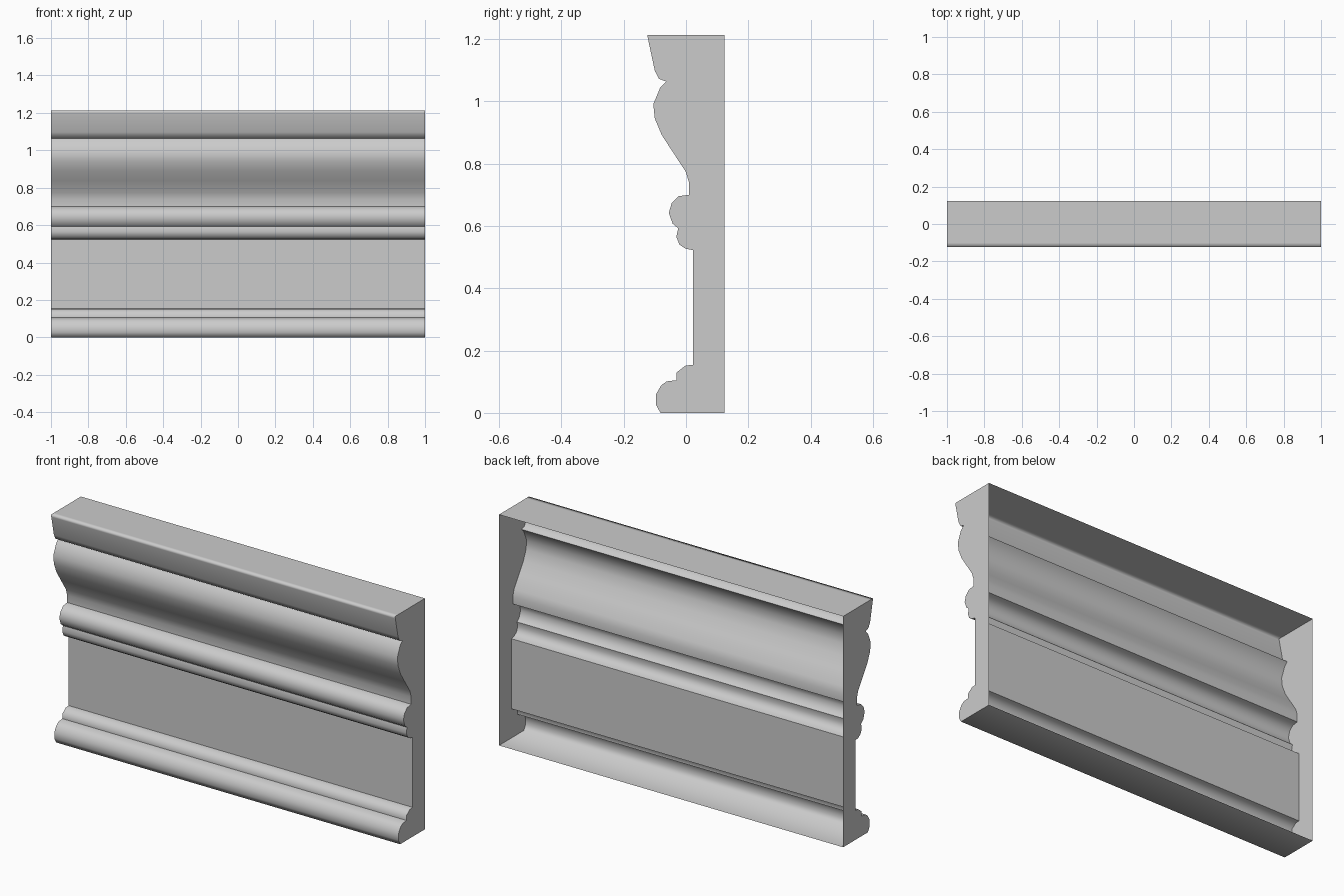
import bpy
import bmesh
import math

cube = bpy.data.objects.get("Cube")
if cube:
    bpy.data.objects.remove(cube, do_unlink=True)

HALF_LENGTH = 1.0
BACK, TOP = 0.124, 1.213

# Moulding profile as (y, z), from the bottom back edge up the front to the top back edge
base_torus = [(-.082, 0), (-.097, .027), (-.096, .06), (-.08, .088), (-.062, .101), (-.03, .105)]
base_bead = [(-.03, .13), (-.001, .152), (.022, .154)]
lower_bead = [(.022, .522), (-.002, .527), (-.021, .54), (-.031, .565), (-.025, .592)]
upper_bead = [(-.043, .607), (-.055, .642), (-.046, .673), (-.024, .695), (.01, .7)]
ogee = [(.01, .738), (-.001, .774), (-.043, .838), (-.078, .892), (-.1, .944),
        (-.105, .99), (-.083, 1.043), (-.064, 1.063)]
crown = [(-.087, 1.072), (-.1, 1.097), (-.122, 1.2), (-.124, TOP), (-.1, TOP)]
profile = ([(BACK, 0)] + base_torus + base_bead + lower_bead + upper_bead
           + ogee + crown + [(BACK, TOP)])

# One plain grey plaster colour
plaster = bpy.data.materials.new("plaster_grey")
plaster.use_nodes = True
grey = (0.6, 0.6, 0.6, 1)
plaster.diffuse_color = grey
plaster.node_tree.nodes["Principled BSDF"].inputs["Base Color"].default_value = grey

# Run the profile along x, leaving the back open
bm = bmesh.new()
right = [bm.verts.new((-HALF_LENGTH, y, z)) for y, z in profile]
left = [bm.verts.new((HALF_LENGTH, y, z)) for y, z in profile]
for i in range(len(profile) - 1):
    bm.faces.new((right[i], left[i], left[i + 1], right[i + 1])).smooth = True

# Flat end caps
caps = [bm.faces.new(right), bm.faces.new(left[::-1])]
bm.normal_update()

# Crisp edges at the ends and in the deep inner creases, rounded elsewhere
for edge in bm.edges:
    at_end = any(face in caps for face in edge.link_faces)
    crease = edge.is_manifold and edge.calc_face_angle_signed(0) < -math.radians(45)
    edge.smooth = not (at_end or crease)

mesh = bpy.data.meshes.new("wall_moulding")
bm.to_mesh(mesh)
bm.free()
mesh.materials.append(plaster)
moulding = bpy.data.objects.new("wall_moulding", mesh)
bpy.context.collection.objects.link(moulding)
